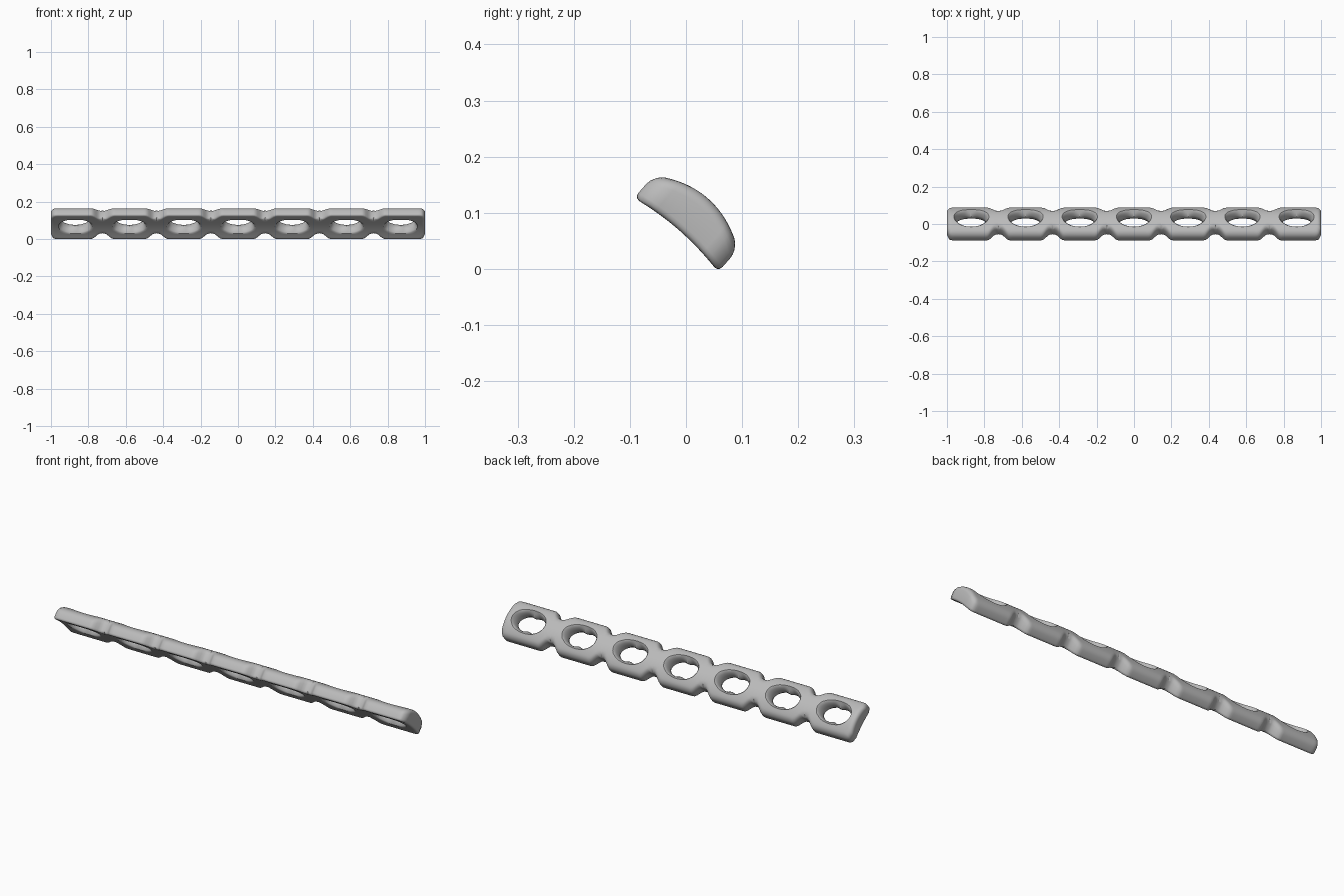
import bpy, bmesh, math
from mathutils import Vector

if "Cube" in bpy.data.objects:
    bpy.data.objects.remove(bpy.data.objects["Cube"])

PITCH = 0.29          # hole spacing
HOLES = 7
HALF = 0.1            # half width across the curved section
SEAM = PITCH / 2
TANGENT = Vector((0, 0.75, -0.66))
NORMAL = Vector((0, 0.66, 0.75))


def half_width(x):
    """Plate half width: scalloped between holes, rounded at both ends."""
    q = abs((x / PITCH + HOLES / 2) % 1)
    q = min(q, 1 - q) * PITCH
    s = min(max((q - 0.01) / 0.05, 0), 1)
    waist = 0 if abs(x) > 0.8 else 0.037 * (1 - s * s * (3 - 2 * s))
    r = 0.03
    k = max(0, abs(x) - (1 - r))
    return HALF - waist - (r - math.sqrt(max(r * r - k * k, 0)))


def edge_drop(x, t, r):
    """Quarter-round falloff near the outer rim."""
    d = max(0, min(half_width(x) - abs(t), 1 - abs(x), r))
    return r - math.sqrt(r * r - (r - d) ** 2)


def top(x, t):
    return 0.1155 - 3.3 * t * t - edge_drop(x, t, 0.02)


def bottom(x, t):
    return 0.039 - 1.0 * t * t + edge_drop(x, t, 0.012)


def place(x, t, n):
    return Vector((x, 0, 0)) + TANGENT * (t - 0.055) + NORMAL * n


def cell_outline(x0, x1):
    """Points round one cell, counter-clockwise."""
    rows, cols = 10, 28
    xs = [x0 + (x1 - x0) * i / cols for i in range(cols + 1)]
    side = [-1 + 2 * i / rows for i in range(rows + 1)]
    pts = [(x, -half_width(x)) for x in xs[:-1]]
    pts += [(x1, half_width(x1) * s) for s in side[:-1]]
    pts += [(x, half_width(x)) for x in xs[:0:-1]]
    pts += [(x0, half_width(x0) * s) for s in side[:0:-1]]
    return pts


def hole_point(cx, ang, a, b, pinch):
    """Oval, pinched in the middle for the double-lobed bore."""
    c = math.cos(ang)
    return cx + a * c, b * math.sin(ang) * (1 - pinch * math.exp(-(c / 0.28) ** 2))


bm = bmesh.new()
FRACTIONS = [0, 0.08, 0.22, 0.4, 0.58, 0.72, 0.83, 0.91, 0.97, 1]

for i in range(HOLES):
    cx = (i - HOLES // 2) * PITCH
    x0 = -1 if i == 0 else cx - SEAM
    x1 = 1 if i == HOLES - 1 else cx + SEAM
    outline = cell_outline(x0, x1)
    strips = []
    for px, pt in outline:
        ang = math.atan2(pt / HALF, (px - cx) / SEAM)
        strip = []

        # Outer face, from countersink lip to rim
        hx, ht = hole_point(cx, ang, 0.09, 0.058, 0)
        for f in FRACTIONS:
            x, t = hx + (px - hx) * f, ht + (pt - ht) * f
            strip.append(place(x, t, top(x, t) - (0.005 if f == 0 else 0)))

        # Inner face, from rim back to the hole
        hx, ht = hole_point(cx, ang, 0.087, 0.054, 0.05)
        for f in reversed(FRACTIONS):
            x, t = hx + (px - hx) * f, ht + (pt - ht) * f
            strip.append(place(x, t, bottom(x, t) + (0.004 if f == 0 else 0)))

        # Bore wall, narrowing to two lobes
        for level, a, b, pinch in ((0.3, 0.079, 0.047, 0.2),
                                   (0.5, 0.078, 0.047, 0.22),
                                   (0.75, 0.085, 0.052, 0.06)):
            x, t = hole_point(cx, ang, a, b, pinch)
            lo, hi = bottom(x, t), top(x, t)
            strip.append(place(x, t, lo + (hi - lo) * level))
        strips.append([bm.verts.new(p) for p in strip])

    rim = len(FRACTIONS) - 1
    for j, here in enumerate(strips):
        k = (j + 1) % len(strips)
        after = strips[k]
        ends = outline[j][0], outline[k][0]
        seam = any(abs(ends[0] - e) < 1e-6 and abs(ends[1] - e) < 1e-6
                   and abs(e) < 0.99 for e in (x0, x1))
        for m in range(len(here)):
            if m == rim and seam:
                continue          # cells join here, so no wall
            n = (m + 1) % len(here)
            bm.faces.new((here[m], here[n], after[n], after[m]))

# Weld the cells and settle the plate on the ground, centred
bmesh.ops.remove_doubles(bm, verts=bm.verts, dist=0.0002)
bmesh.ops.recalc_face_normals(bm, faces=bm.faces)
ys = [v.co.y for v in bm.verts]
zs = [v.co.z for v in bm.verts]
bmesh.ops.translate(bm, verts=bm.verts, vec=(0, -(min(ys) + max(ys)) / 2, -min(zs)))

mesh = bpy.data.meshes.new("curved_plate")
bm.to_mesh(mesh)
bm.free()
plate = bpy.data.objects.new("curved_plate", mesh)
bpy.context.collection.objects.link(plate)

# Plain grey finish
grey = bpy.data.materials.new("light_grey")
grey.use_nodes = True
colour = (0.5, 0.5, 0.5, 1)
grey.diffuse_color = colour
grey.node_tree.nodes["Principled BSDF"].inputs["Base Color"].default_value = colour
mesh.materials.append(grey)

bpy.context.view_layer.objects.active = plate
plate.select_set(True)
bpy.ops.object.shade_smooth_by_angle(angle=math.radians(40))
